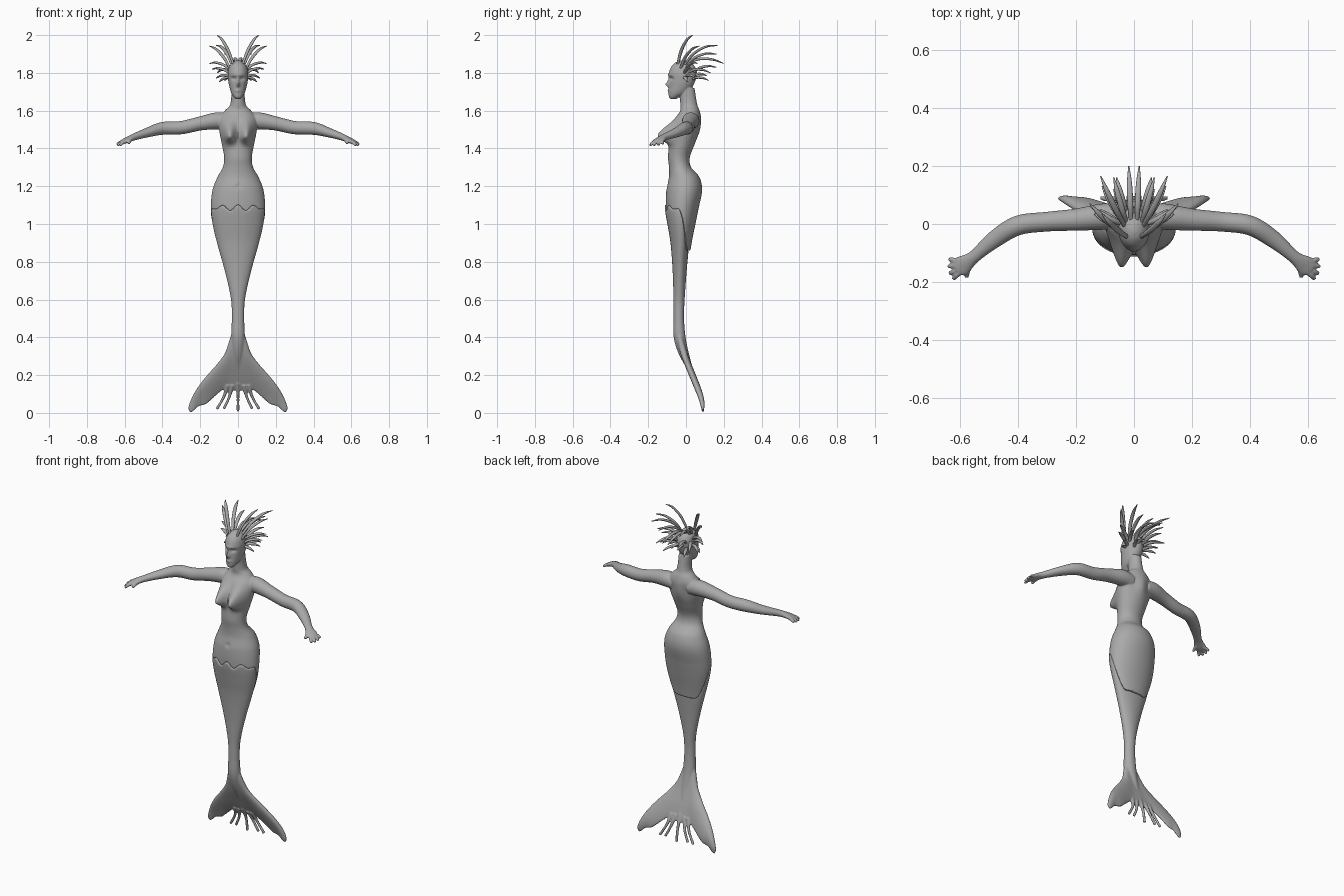
import bpy
import bmesh
from math import sin, cos, pi, exp, sqrt
from mathutils import Vector

cube = bpy.data.objects.get("Cube")
if cube:
    bpy.data.objects.remove(cube, do_unlink=True)

grey = bpy.data.materials.new("plain grey")
grey.use_nodes = True
grey.diffuse_color = (0.4, 0.4, 0.4, 1)
grey.node_tree.nodes["Principled BSDF"].inputs["Base Color"].default_value = (0.4, 0.4, 0.4, 1)


# ---- helpers ----
def curve_at(rows, t):
    """Smooth interpolation through rows keyed by their first value."""
    t = min(max(t, rows[0][0]), rows[-1][0])
    i = 0
    while i < len(rows) - 2 and t > rows[i + 1][0]:
        i += 1
    a, b = rows[i], rows[i + 1]
    before, after = rows[max(i - 1, 0)], rows[min(i + 2, len(rows) - 1)]
    span = b[0] - a[0]
    u = (t - a[0]) / span
    result = []
    for k in range(1, len(a)):
        slope_a = (b[k] - before[k]) / (b[0] - before[0]) * span
        slope_b = (after[k] - a[k]) / (after[0] - a[0]) * span
        result.append((2 * u**3 - 3 * u**2 + 1) * a[k] + (u**3 - 2 * u**2 + u) * slope_a
                      + (3 * u**2 - 2 * u**3) * b[k] + (u**3 - u**2) * slope_b)
    return result


def loft(bm, rings):
    """Skin a list of rings and close both ends with fans."""
    loops = [[bm.verts.new(p) for p in ring] for ring in rings]
    n = len(loops[0])
    for a, b in zip(loops, loops[1:]):
        for i in range(n):
            j = (i + 1) % n
            bm.faces.new((a[i], a[j], b[j], b[i]))
    for loop in (loops[0], loops[-1]):
        centre = bm.verts.new(sum((v.co for v in loop), Vector()) / n)
        for i in range(n):
            bm.faces.new((loop[i], loop[(i + 1) % n], centre))


def tube(bm, points, radii, side=1, steps=6, sides=16):
    """Tapered oval tube; radii are (sideways, upward), side=-1 mirrors it."""
    rows = [(i, *p, *r) for i, (p, r) in enumerate(zip(points, radii))]
    count = (len(rows) - 1) * steps
    samples = [curve_at(rows, i / steps) for i in range(count + 1)]
    rings = []
    for i, s in enumerate(samples):
        ahead, behind = samples[min(i + 1, count)], samples[max(i - 1, 0)]
        along = (Vector(ahead[:3]) - Vector(behind[:3])).normalized()
        across = along.cross(Vector((0, 0, 1))).normalized()
        up = across.cross(along)
        ring = []
        for k in range(sides):
            a = 2 * pi * k / sides
            p = Vector(s[:3]) + across * s[3] * cos(a) + up * s[4] * sin(a)
            ring.append((p.x * side, p.y, p.z))
        rings.append(ring)
    loft(bm, rings)


def finish(name, bm, voxel=None, smoothing=3):
    bmesh.ops.recalc_face_normals(bm, faces=bm.faces)
    mesh = bpy.data.meshes.new(name)
    bm.to_mesh(mesh)
    bm.free()
    mesh.materials.append(grey)
    obj = bpy.data.objects.new(name, mesh)
    bpy.context.collection.objects.link(obj)
    bpy.ops.object.select_all(action='DESELECT')
    obj.select_set(True)
    bpy.context.view_layer.objects.active = obj
    bpy.ops.object.shade_smooth_by_angle(angle=pi / 3)
    if voxel:
        remesh = obj.modifiers.new("blend", 'REMESH')
        remesh.mode = 'VOXEL'
        remesh.voxel_size = voxel
        remesh.use_smooth_shade = True
        smooth = obj.modifiers.new("soften", 'SMOOTH')
        smooth.factor = 0.5
        smooth.iterations = smoothing
    return obj


def bump(x, z, width, height):
    return exp(-(x / width) ** 2 - (z / height) ** 2)


# ---- body profile: height, half width, front, back ----
BODY = [
    (.24, .02, .0, .035), (.32, .03, -.042, .014), (.4, .036, -.065, -.002),
    (.5, .033, -.066, -.01), (.6, .037, -.066, -.006), (.75, .07, -.07, .008),
    (.9, .112, -.08, .03), (1, .136, -.095, .05), (1.08, .144, -.106, .066),
    (1.18, .135, -.104, .085), (1.25, .108, -.09, .07), (1.3, .08, -.09, .027),
    (1.35, .073, -.095, .02), (1.42, .085, -.09, .045), (1.5, .1, -.08, .075),
    (1.56, .1, -.055, .08), (1.6, .07, -.03, .072), (1.63, .042, -.03, .06),
    (1.72, .034, -.035, .045)]


def body_point(angle, z, offset=0):
    half, front, back = curve_at(BODY, z)
    return Vector(((half + offset) * cos(angle),
                   (front + back) / 2 + ((back - front) / 2 + offset) * sin(angle), z))


def hem(angle):
    """Wavy waistline in front, sweeping down behind the hips."""
    s = min(max((sin(angle) + .3) / 1.05, 0), 1)
    wave = .016 * cos(2 * pi * .145 * cos(angle) / .085) * max(0, -sin(angle))
    return 1.085 - .225 * s * s * (3 - 2 * s) + wave


ANGLES = [2 * pi * k / 96 for k in range(96)]

# ---- upper body: torso, head, arms and hands blended together ----
bm = bmesh.new()
rings = [[body_point(a, hem(a), -.025) for a in ANGLES]]
for i in range(101):
    ring = []
    for a in ANGLES:
        z = hem(a) + (1.72 - hem(a)) * i / 100
        p = body_point(a, z)
        front = max(0, -sin(a))
        rise = z - 1.465
        p.y -= .085 * front * bump(abs(p.x) - .05, rise, .036, .065 if rise > 0 else .035)
        p.y += .006 * front * bump(p.x, z - 1.2, .012, .012)
        p.y -= .01 * max(0, sin(a)) * bump(abs(p.x) - .05, z - 1.52, .03, .05)
        ring.append(p)
    rings.append(ring)
loft(bm, rings)

# head: height, half width, front, back
HEAD = [(1.662, .012, -.082, -.05), (1.672, .022, -.09, -.035), (1.69, .034, -.092, 0),
        (1.72, .044, -.09, .03), (1.76, .052, -.088, .05), (1.8, .054, -.09, .058),
        (1.835, .046, -.076, .046), (1.858, .026, -.052, .02), (1.866, .008, -.03, -.005)]
rings = []
for i in range(49):
    z = 1.662 + .204 * i / 48
    half, front, back = curve_at(HEAD, z)
    ring = []
    for a in ANGLES:
        x = half * cos(a)
        y = (front + back) / 2 + (back - front) / 2 * sin(a)
        if sin(a) < 0:
            y -= .018 * bump(x, z - 1.738, .009, .014) + .008 * bump(x, z - 1.757, .007, .02)
            y -= .007 * bump(x, z - 1.706, .014, .008)
            y += .012 * bump(abs(x) - .022, z - 1.77, .013, .009)
            y -= .005 * bump(x, z - 1.79, .04, .008)
        ring.append((x, y, z))
    rings.append(ring)
loft(bm, rings)

ARM = [(.05, .03, 1.54), (.11, .025, 1.546), (.2, .015, 1.532), (.3, .008, 1.51),
       (.4, -.005, 1.506), (.48, -.052, 1.484), (.552, -.113, 1.46),
       (.592, -.143, 1.442), (.612, -.155, 1.434)]
ARM_RADII = [(.04, .04), (.045, .045), (.038, .037), (.034, .035), (.034, .034),
             (.03, .025), (.022, .018), (.034, .014), (.026, .011)]
FINGERS = [((.605, -.128, 1.437), (.638, -.122, 1.424)), ((.61, -.143, 1.435), (.641, -.146, 1.418)),
           ((.608, -.157, 1.434), (.637, -.171, 1.416)), ((.6, -.165, 1.436), (.624, -.19, 1.416)),
           ((.572, -.148, 1.442), (.578, -.184, 1.426))]
for side in (-1, 1):
    tube(bm, ARM, ARM_RADII, side, sides=32)
    for base, tip in FINGERS:
        middle = (Vector(base) + Vector(tip)) / 2 + Vector((0, 0, .003))
        tube(bm, [base, middle, tip], [(.01, .01), (.009, .009), (.007, .007)], side)
finish("upper_body", bm, voxel=.004)

# ---- tail with a raised lip in front, tucked under the hips behind ----
bm = bmesh.new()
rings = []
for i in range(91):
    t = i / 90
    rings.append([body_point(a, .24 + (hem(a) - .24) * t, (-.002 - .008 * sin(a)) * t**4)
                  for a in ANGLES])
rings.append([body_point(a, hem(a) + .004, -.02) for a in ANGLES])
loft(bm, rings)

# tail fin: sideways distance, upper edge, lower edge
FIN = [(0, .44, .11), (.035, .415, .125), (.05, .37, .13), (.07, .315, .128), (.12, .248, .088),
       (.17, .192, .045), (.21, .14, .033), (.24, .09, .006), (.255, .055, .004), (.263, .03, .018)]
SWEEP = [(0, .09), (.05, .086), (.1, .073), (.2, .034), (.3, -.006), (.4, -.032), (.5, -.037)]
rings = []
for i in range(-60, 61):
    x = .263 * i / 60
    top, bottom = curve_at(FIN, abs(x))
    thick = .024 * sqrt(max(.03, 1 - (x / .263) ** 6))
    ring = []
    for a in ANGLES:
        z = (top + bottom) / 2 + (top - bottom) / 2 * cos(a)
        body = thick * (.75 + .25 * cos(a)) * sin(a)
        ring.append((x, curve_at(SWEEP, z)[0] + body, z))
    rings.append(ring)
loft(bm, rings)

# trailing streamers between the fin lobes
for x0, z0, x1, z1 in ((0, .16, 0, .008), (.03, .15, .075, .022), (.055, .15, .112, .02)):
    for side in ((1,) if x1 == 0 else (-1, 1)):
        points = []
        for t in (0, .5, 1):
            z = z0 + (z1 - z0) * t
            points.append((x0 + (x1 - x0) * t**1.5, curve_at(SWEEP, z)[0] + .001 * t, z))
        tube(bm, points, [(.013, .013), (.008, .008), (.008, .008)], side)
finish("tail", bm, voxel=.005)

# ---- swept back head spines: base and tip, mirrored ----
SPINES = [
    ((.022, -.045, 1.84), (.11, .035, 2)), ((.03, -.01, 1.84), (.115, .165, 1.945)),
    ((.04, -.03, 1.82), (.152, .07, 1.942)), ((.01, .01, 1.85), (.018, .2, 1.85)),
    ((.04, 0, 1.815), (.15, .06, 1.85)), ((.04, .01, 1.8), (.11, .13, 1.8)),
    ((.042, -.01, 1.795), (.138, .035, 1.82)), ((.042, 0, 1.78), (.115, .05, 1.772)),
    ((.025, .035, 1.8), (.06, .16, 1.83)), ((.025, .03, 1.765), (.07, .12, 1.76)),
    ((.012, .04, 1.785), (.02, .11, 1.785)), ((.025, 0, 1.84), (.07, .16, 1.9)),
    ((.045, -.01, 1.775), (.1, .01, 1.752))]
bm = bmesh.new()
for base, tip in SPINES:
    base, tip = Vector(base), Vector(tip)
    length = (tip - base).length
    points = [base]
    for t in (.33, .7):
        points.append(base.lerp(tip, t) + Vector((0, -.04, .14)) * length * sin(pi * t))
    points.append(tip)
    for side in (-1, 1):
        tube(bm, points, [(.007, .006), (.01, .007), (.009, .006), (.002, .002)], side, sides=12)
finish("head_spines", bm)
